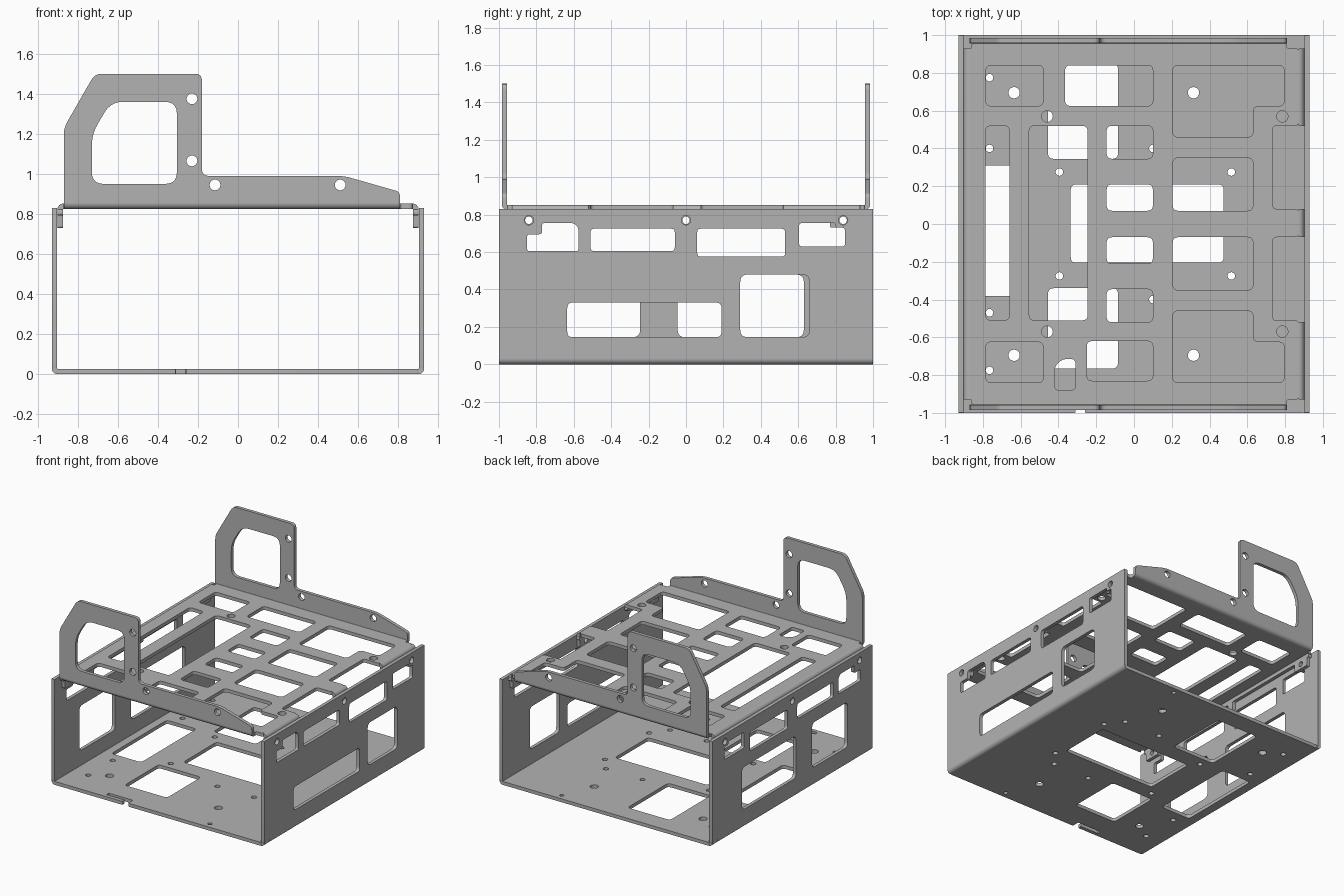
import bpy, bmesh
from math import sin, cos, pi
from mathutils import Vector, Matrix

cube = bpy.data.objects.get("Cube")
if cube:
    bpy.data.objects.remove(cube)

grey = bpy.data.materials.new("sheet metal grey")
grey.use_nodes = True
colour = (0.45, 0.45, 0.45, 1)
grey.diffuse_color = colour
grey.node_tree.nodes["Principled BSDF"].inputs["Base Color"].default_value = colour

T = 0.027            # sheet thickness
X, Y, Z = Vector((1, 0, 0)), Vector((0, 1, 0)), Vector((0, 0, 1))


def rounded(points, r=0.03, steps=5):
    """Polygon with its corners rounded off."""
    pts = [Vector(p) for p in points]
    out = []
    for i, p in enumerate(pts):
        a, b = pts[i - 1] - p, pts[(i + 1) % len(pts)] - p
        d = min(r, 0.45 * a.length, 0.45 * b.length)
        s, e = p + a.normalized() * d, p + b.normalized() * d
        for k in range(steps + 1):
            t = k / steps
            out.append(s * (1 - t) ** 2 + p * 2 * t * (1 - t) + e * t * t)
    return out


def rect(x0, x1, y0, y1, r=0.03):
    return rounded([(x0, y0), (x1, y0), (x1, y1), (x0, y1)], r)


def disc(x, y, r=0.02):
    return [(x + r * cos(k * pi / 10), y + r * sin(k * pi / 10)) for k in range(20)]


def mirror(points):
    return [(x, -y) for x, y in points]


def plate(name, outline, holes, u, v, origin, thickness=T):
    """Sheet with holes, drawn in the u/v plane and centred on origin."""
    curve = bpy.data.curves.new(name, "CURVE")
    curve.dimensions, curve.fill_mode = "2D", "BOTH"
    curve.extrude = thickness / 2
    for loop in [outline] + holes:
        spline = curve.splines.new("POLY")
        spline.points.add(len(loop) - 1)
        for p, q in zip(spline.points, loop):
            p.co = (q[0], q[1], 0, 1)
        spline.use_cyclic_u = True
    temp = bpy.data.objects.new(name + " outline", curve)
    bpy.context.collection.objects.link(temp)
    dg = bpy.context.evaluated_depsgraph_get()
    mesh = bpy.data.meshes.new_from_object(temp.evaluated_get(dg))
    bpy.data.objects.remove(temp)
    bpy.data.curves.remove(curve)

    frame = Matrix((u, v, u.cross(v))).transposed().to_4x4()
    bm = bmesh.new()
    bm.from_mesh(mesh)
    bmesh.ops.remove_doubles(bm, verts=bm.verts, dist=0.00005)
    bm.transform(Matrix.Translation(origin) @ frame)
    bmesh.ops.recalc_face_normals(bm, faces=bm.faces)
    bm.to_mesh(mesh)
    bm.free()
    mesh.materials.clear()
    mesh.materials.append(grey)
    obj = bpy.data.objects.new(name, mesh)
    bpy.context.collection.objects.link(obj)
    bpy.ops.object.select_all(action="DESELECT")
    obj.select_set(True)
    bpy.context.view_layer.objects.active = obj
    bpy.ops.object.shade_smooth_by_angle()
    return obj


def bend(name, a, b, sa, sb, u, origin, length):
    """Quarter-round fold between two sheets, with its section in the u/z plane."""
    angles = [k * pi / 16 for k in range(9)]
    ring = [(a + sa * 0.03 * cos(t), b + sb * 0.03 * sin(t)) for t in angles]
    ring += [(a + sa * 0.003 * cos(t), b + sb * 0.003 * sin(t)) for t in reversed(angles)]
    plate(name, ring, [], u, Z, origin, length)


# Base floor with its cable notch on the front edge
floor_edge = rounded([(-0.9, -1), (-0.31, -1), (-0.31, -0.97), (-0.47, -0.97), (-0.47, -0.94),
                      (-0.26, -0.94), (-0.26, -1), (0.9, -1), (0.9, 1), (-0.9, 1)], 0.006)
floor_holes = [rect(-0.335, 0.475, -0.205, 0.21), rect(-0.84, -0.58, -0.38, 0.31),
               rect(-0.455, -0.085, 0.345, 0.85), rect(-0.455, -0.085, -0.765, -0.34)]
for s in (-1, 1):
    floor_holes += [disc(x, s * 0.695, 0.03) for x in (-0.635, 0.315)]
    floor_holes += [disc(x, s * 0.275) for x in (-0.395, 0.515)]
    floor_holes += [disc(x, s * 0.4) for x in (0.1, 0.42)]
    floor_holes += [disc(0.42, s * 0.95, 0.016), disc(-0.765, s * 0.775)]
floor_holes += [disc(-0.765, 0.4), disc(-0.765, -0.47)]
plate("base_floor", floor_edge, floor_holes, X, Y, Z * T / 2)

# Side walls: shared top slots and screw holes, then different windows
top_slots = [
    rounded([(-0.85, 0.605), (-0.575, 0.605), (-0.575, 0.73), (-0.6, 0.755),
             (-0.77, 0.755), (-0.77, 0.695), (-0.85, 0.695)], 0.015),
    rounded([(0.605, 0.63), (0.85, 0.63), (0.85, 0.73), (0.8, 0.73),
             (0.8, 0.755), (0.605, 0.755)], 0.015),
    rect(-0.51, -0.06, 0.605, 0.725, 0.02), rect(0.06, 0.53, 0.575, 0.725, 0.02)]
top_slots += [disc(y, 0.77, 0.025) for y in (-0.84, 0, 0.84)]
windows = {1: [rect(-0.635, 0.19, 0.145, 0.33), rect(0.29, 0.66, 0.145, 0.48, 0.04)],
           -1: [rect(-0.69, -0.245, 0.145, 0.5, 0.04), rect(-0.045, 0.63, 0.145, 0.48, 0.04)]}
wall_edge = rect(-1, 1, 0.03, 0.83, 0.003)
for s, side in ((1, "left"), (-1, "right")):
    plate(side + "_wall", wall_edge, top_slots + windows[s], Y, Z, X * s * (0.93 - T / 2))
    bend(side + "_wall_fold", s * 0.9, 0.03, s, -1, X, Vector(), 2)

# Top tray: open notches on one side, a grid of lightening holes
tray_edge = rounded([
    (-0.872, -0.93), (-0.86, -0.93), (-0.86, -0.955), (0.81, -0.955), (0.81, -0.93),
    (0.872, -0.93), (0.872, -0.51), (0.735, -0.51), (0.735, -0.07), (0.872, -0.07),
    (0.872, 0.08), (0.735, 0.08), (0.735, 0.52), (0.872, 0.52), (0.872, 0.93),
    (0.81, 0.93), (0.81, 0.955), (-0.86, 0.955), (-0.86, 0.93), (-0.872, 0.93)], 0.02)
tray_holes = [rect(-0.785, -0.66, -0.51, 0.52), rect(-0.555, -0.245, -0.51, 0.52),
              rect(-0.365, 0.1, 0.625, 0.84), rect(-0.25, 0.1, -0.83, -0.62),
              rounded([(-0.42, -0.88), (-0.31, -0.88), (-0.31, -0.715),
                       (-0.38, -0.715), (-0.42, -0.755)], 0.025)]
quarter = [rect(-0.785, -0.48, 0.625, 0.84), rect(-0.145, 0.1, 0.345, 0.52),
           rect(-0.145, 0.1, 0.07, 0.21), rect(0.205, 0.63, 0.07, 0.35),
           rounded([(0.205, 0.46), (0.63, 0.46), (0.63, 0.625), (0.795, 0.625),
                    (0.795, 0.84), (0.205, 0.84)]),
           disc(-0.46, 0.57, 0.03), disc(0.785, 0.57, 0.03)]
for hole in quarter:
    tray_holes += [hole, mirror(hole)]
TRAY = 0.825
plate("top_tray", tray_edge, tray_holes, X, Y, Z * (TRAY + T / 2))

# Tray side flanges with screw tabs hanging inside the walls
screw_tab = rect(-0.07, 0.07, 0.73, 0.8, 0.02)
spans = {1: [(-0.93, -0.52), (-0.07, 0.08), (0.52, 0.93)], -1: [(-0.93, 0.93)]}
for s, side in ((1, "left"), (-1, "right")):
    for y0, y1 in spans[s]:
        bend(side + "_flange_fold", s * 0.872, 0.822, s, 1, X, Y * (y0 + y1) / 2, y1 - y0)
        outline = [(y0, 0.822), (y0, 0.795)]
        for c in (-0.84, 0, 0.84):
            if y0 < c < y1:
                a, b = max(c - 0.07, y0), min(c + 0.07, y1)
                outline += [(a, 0.795), (a, 0.73), (b, 0.73), (b, 0.795)]
        outline += [(y1, 0.795), (y1, 0.822)]
        clean = [p for i, p in enumerate(outline) if p != outline[i - 1]]
        screws = [disc(c, 0.77, 0.02) for c in (-0.84, 0, 0.84) if y0 < c < y1]
        plate(side + "_flange", rounded(clean, 0.012), screws, Y, Z, X * s * (0.902 - T / 2))

# Front and back upright brackets with a handle loop
bracket_edge = rounded([(-0.87, 0.855), (0.81, 0.855), (0.81, 0.91), (0.53, 0.99), (-0.18, 0.99),
                        (-0.18, 1.5), (-0.715, 1.5), (-0.87, 1.23)], 0.035)
bracket_edge = [(-0.87, 0.855), (0.81, 0.855)] + bracket_edge[12:]
handle = rounded([(-0.73, 0.95), (-0.305, 0.95), (-0.305, 1.36), (-0.635, 1.36), (-0.73, 1.2)], 0.06)
bolts = [disc(x, z, 0.027) for x, z in ((-0.23, 1.375), (-0.23, 1.065), (-0.115, 0.945), (0.51, 0.945))]
for s, side in ((-1, "front"), (1, "back")):
    plate(side + "_bracket", bracket_edge, [handle] + bolts, X, Z, Y * s * (0.985 - T / 2))
    bend(side + "_bracket_fold", s * 0.955, 0.855, s, -1, Y, X * -0.03, 1.68)
